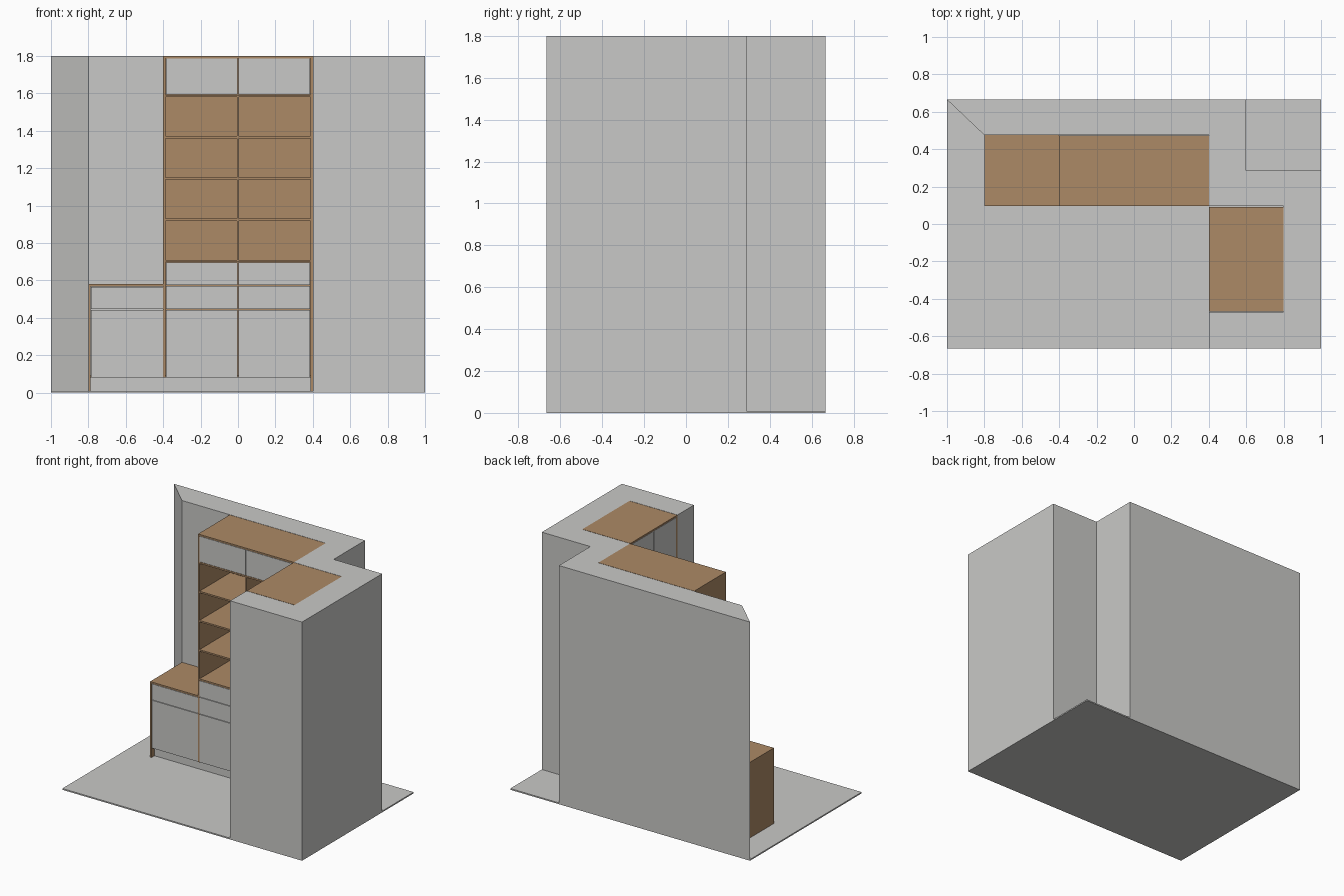
import bpy
import bmesh

if "Cube" in bpy.data.objects:
    bpy.data.objects.remove(bpy.data.objects["Cube"], do_unlink=True)


def material(name, colour):
    m = bpy.data.materials.new(name)
    m.use_nodes = True
    m.diffuse_color = (*colour, 1)
    m.node_tree.nodes["Principled BSDF"].inputs["Base Color"].default_value = (*colour, 1)
    return m


GREY = material("light grey", (0.584, 0.584, 0.571))
WOOD = material("brown wood", (0.413, 0.251, 0.133))


def prism(name, outline, z0, z1, mat):
    """Extrude a counter-clockwise floor outline from z0 to z1."""
    bm = bmesh.new()
    base = bm.faces.new([bm.verts.new((x, y, z0)) for x, y in outline])
    top = bmesh.ops.extrude_face_region(bm, geom=[base])["geom"]
    bmesh.ops.translate(bm, vec=(0, 0, z1 - z0),
                        verts=[v for v in top if isinstance(v, bmesh.types.BMVert)])
    bmesh.ops.recalc_face_normals(bm, faces=bm.faces)
    mesh = bpy.data.meshes.new(name)
    bm.to_mesh(mesh)
    bm.free()
    mesh.materials.append(mat)
    ob = bpy.data.objects.new(name, mesh)
    bpy.context.collection.objects.link(ob)
    return ob


def box(name, x0, x1, y0, y1, z0, z1, mat):
    return prism(name, [(x0, y0), (x1, y0), (x1, y1), (x0, y1)], z0, z1, mat)


T = 0.012                    # board thickness
GAP = 0.002                  # half the joint between fronts
FLOOR, KICK, TOP = 0.01, 0.08, 1.8
FRONT, BACK = 0.095, 0.472   # depth of the main units

# Room shell: floor slab and the stepped wall with its niche
box("floor", -1, 1, -0.665, 0.665, 0, FLOOR, GREY)
prism("wall", [(-1, 0.665), (-0.8, 0.475), (0.4, 0.475), (0.4, 0.095),
               (0.8, 0.095), (0.8, -0.47), (0.4, -0.47), (0.4, -0.665),
               (1, -0.665), (1, 0.29), (0.595, 0.29), (0.595, 0.665)],
      FLOOR, TOP, GREY)


def front(name, x0, x1, z0, z1):
    """A door or drawer front set flush between the boards."""
    box(name, x0 + GAP, x1 - GAP, FRONT, FRONT + T, z0 + GAP, z1 - GAP, GREY)


# Low cabinet
LX, MX, RX = -0.8, -0.4, 0.4
LOW = 0.58
box("low_cabinet_side", LX, LX + T, FRONT, BACK, FLOOR, LOW - T, WOOD)
box("low_cabinet_top", LX, MX, FRONT, 0.475, LOW - T, LOW, WOOD)
box("low_cabinet_bottom", LX + T, MX, FRONT + T, BACK, KICK, KICK + T, WOOD)
front("low_cabinet_door", LX + T, MX, KICK, 0.445)
front("low_cabinet_drawer", LX + T, MX, 0.445, LOW - T)

# Recessed plinth below both units
box("plinth", LX + T, RX - T, FRONT + 0.035, FRONT + 0.035 + T, FLOOR, KICK, GREY)

# Tall bookcase carcass
box("bookcase_left_side", MX, MX + T, FRONT, BACK, KICK, TOP - T, WOOD)
box("bookcase_right_side", RX - T, RX, FRONT, BACK, FLOOR, TOP - T, WOOD)
box("bookcase_top", MX, RX, FRONT, BACK, TOP - T, TOP, WOOD)
box("bookcase_back", MX + T, RX - T, BACK - T, BACK, KICK, TOP - T, WOOD)
box("bookcase_bottom", MX + T, RX - T, FRONT + T, BACK - T, KICK, KICK + T, WOOD)

# Shelves and the upright between them
SHELF0, SHELF_STEP = 0.698, 0.2205
for i in range(5):
    z = SHELF0 + i * SHELF_STEP
    box(f"shelf_{i + 1}", MX + T, RX - T, FRONT, BACK - T, z, z + T, WOOD)
    if i < 4:
        box(f"upright_{i + 1}", -T / 2, T / 2, FRONT, BACK - T,
            z + T, z + SHELF_STEP, WOOD)

# Bookcase fronts in two columns
UPPER = SHELF0 + 4 * SHELF_STEP + T
for side, x0, x1 in (("right", MX + T, 0), ("left", 0, RX - T)):
    front(f"bookcase_door_{side}", x0, x1, KICK, 0.445)
    front(f"lower_drawer_{side}", x0, x1, 0.445, 0.573)
    front(f"upper_drawer_{side}", x0, x1, 0.573, SHELF0)
    front(f"top_door_{side}", x0, x1, UPPER, TOP - T)

# Wardrobe in the niche, opening towards -x
WX0, WX1, WY0, WY1 = 0.4, 0.8, -0.467, 0.092
MID = (WY0 + WY1) / 2
box("wardrobe_top", WX0, WX1, WY0, WY1, TOP - T, TOP, WOOD)
box("wardrobe_bottom", WX0 + T, WX1, WY0 + T, WY1 - T, KICK, KICK + T, WOOD)
box("wardrobe_back", WX1 - T, WX1 - GAP, WY0 + T, WY1 - T, KICK + T, TOP - T, WOOD)
box("wardrobe_plinth", WX0 + 0.035, WX0 + 0.035 + T, WY0 + T, WY1 - T, FLOOR, KICK, GREY)
for side, y0, y1 in (("front", WY0, WY0 + T), ("rear", WY1 - T, WY1)):
    box(f"wardrobe_side_{side}", WX0, WX1, y0, y1, FLOOR, TOP - T, WOOD)
for side, y0, y1 in (("front", WY0 + T, MID), ("rear", MID, WY1 - T)):
    box(f"wardrobe_door_{side}", WX0, WX0 + T, y0 + GAP, y1 - GAP,
        KICK + GAP, TOP - T - GAP, GREY)
